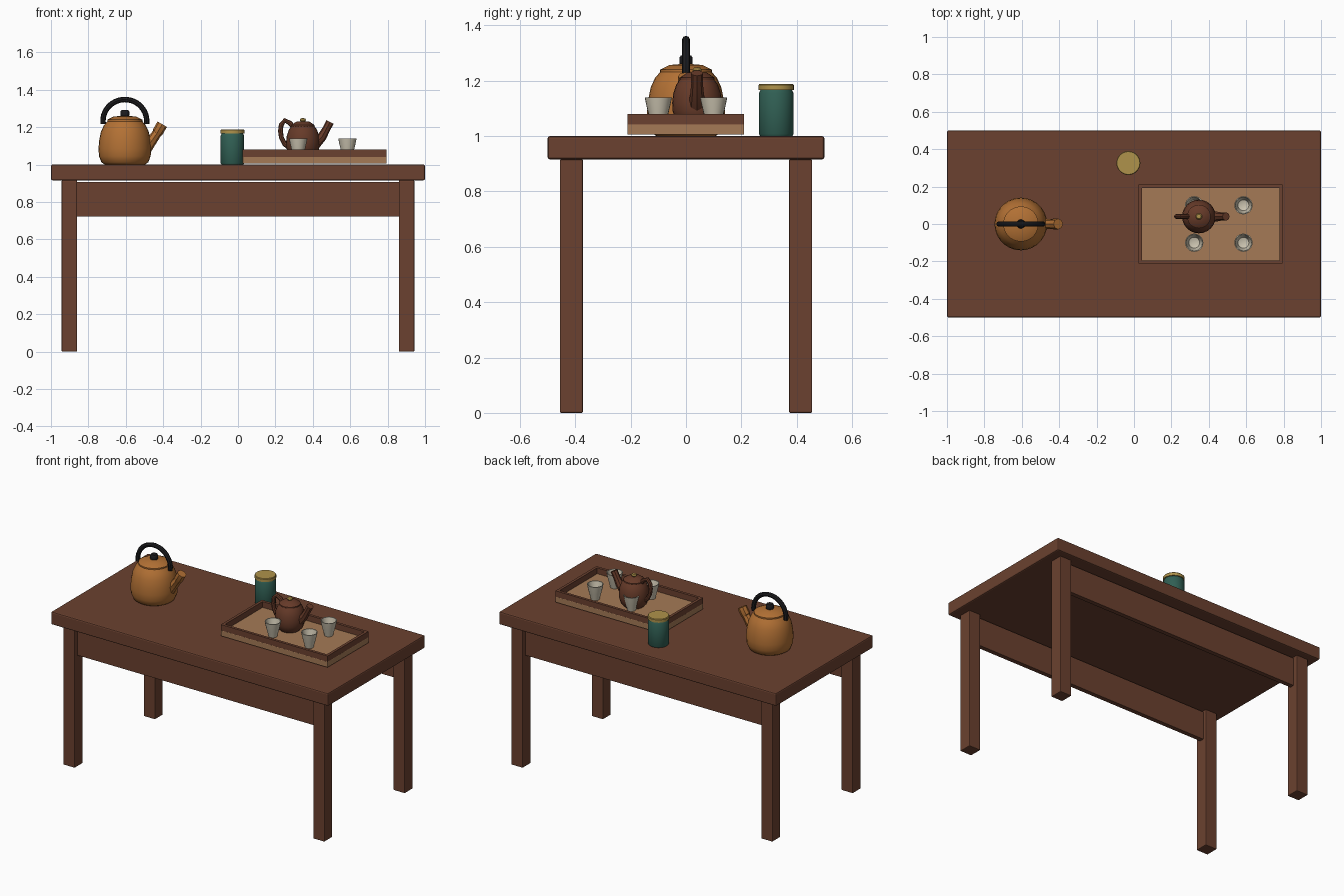
import bpy, bmesh, math

if "Cube" in bpy.data.objects:
    bpy.data.objects.remove(bpy.data.objects["Cube"])


def material(name, rgb):
    m = bpy.data.materials.new(name)
    m.diffuse_color = (*rgb, 1)
    m.use_nodes = True
    m.node_tree.nodes["Principled BSDF"].inputs["Base Color"].default_value = m.diffuse_color
    return m


WOOD = material("dark wood", (0.147, 0.053, 0.029))
TAN = material("light wood", (0.376, 0.195, 0.093))
COPPER = material("copper", (0.45, 0.165, 0.035))
CLAY = material("brown clay", (0.135, 0.043, 0.022))
BLACK = material("black", (0.012, 0.012, 0.014))
TEAL = material("teal enamel", (0.03, 0.115, 0.088))
BRASS = material("brass", (0.43, 0.29, 0.07))
CREAM = material("cream porcelain", (0.62, 0.57, 0.45))


def smooth(ob):
    bpy.ops.object.select_all(action='DESELECT')
    ob.select_set(True)
    bpy.context.view_layer.objects.active = ob
    bpy.ops.object.shade_smooth_by_angle(angle=math.radians(35))


def add_mesh(name, bm, mat):
    me = bpy.data.meshes.new(name)
    bm.to_mesh(me)
    bm.free()
    me.materials.append(mat)
    ob = bpy.data.objects.new(name, me)
    bpy.context.collection.objects.link(ob)
    return ob


def box(name, x, y, z, mat, bevel=0.0):
    """Box from (min, max) ranges."""
    bm = bmesh.new()
    bmesh.ops.create_cube(bm, size=1)
    for v in bm.verts:
        v.co = [(a + b) / 2 + c * (b - a) for c, (a, b) in zip(v.co, (x, y, z))]
    ob = add_mesh(name, bm, mat)
    if bevel:
        mod = ob.modifiers.new("bevel", 'BEVEL')
        mod.width = bevel
        mod.segments = 2
    return ob


def lathe(name, x, y, profile, mat, sides=28):
    """Revolve (radius, z) points, closed at the axis."""
    bm = bmesh.new()
    verts = [bm.verts.new((r, 0, z)) for r, z in profile]
    edges = [bm.edges.new(p) for p in zip(verts, verts[1:])]
    bmesh.ops.spin(bm, geom=verts + edges, cent=(0, 0, 0), axis=(0, 0, 1),
                   angle=2 * math.pi, steps=sides)
    bmesh.ops.remove_doubles(bm, verts=bm.verts, dist=0.0002)
    bmesh.ops.recalc_face_normals(bm, faces=bm.faces)
    ob = add_mesh(name, bm, mat)
    ob.location = (x, y, 0)
    smooth(ob)
    return ob


def tube(name, y, points, mat):
    """Round tube through (x, z, radius) points in the plane at y."""
    cu = bpy.data.curves.new(name, 'CURVE')
    cu.dimensions = '3D'
    cu.bevel_depth = 1
    cu.bevel_resolution = 2
    cu.use_fill_caps = True
    sp = cu.splines.new('POLY')
    sp.points.add(len(points) - 1)
    for p, (px, pz, r) in zip(sp.points, points):
        p.co = (px, y, pz, 1)
        p.radius = r
    cu.materials.append(mat)
    ob = bpy.data.objects.new(name, cu)
    bpy.context.collection.objects.link(ob)
    bpy.ops.object.select_all(action='DESELECT')
    ob.select_set(True)
    bpy.context.view_layer.objects.active = ob
    bpy.ops.object.convert(target='MESH')
    smooth(bpy.context.object)


# Table
box("table_top", (-1, 1), (-0.5, 0.5), (0.916, 1.0), WOOD, 0.008)
for sy, side in ((-1, "front"), (1, "back")):
    for sx, end in ((-1, "left"), (1, "right")):
        box(f"{side}_{end}_leg", sorted((sx * 0.86, sx * 0.943)),
            sorted((sy * 0.372, sy * 0.456)), (0, 0.916), WOOD, 0.005)
    box(f"{side}_apron", (-0.862, 0.862), sorted((sy * 0.395, sy * 0.425)),
        (0.723, 0.908), WOOD, 0.002)

# Kettle
KX = -0.605
lathe("kettle_body", KX, 0, [
    (0, 1.0), (0.107, 1.0), (0.125, 1.012), (0.138, 1.045), (0.141, 1.085),
    (0.137, 1.13), (0.128, 1.175), (0.112, 1.21), (0.09, 1.236), (0, 1.236)], COPPER)
lathe("kettle_lid", KX, 0, [
    (0, 1.23), (0.094, 1.23), (0.094, 1.24), (0.06, 1.257), (0, 1.262)], COPPER)
lathe("kettle_knob", KX, 0, [
    (0, 1.255), (0.021, 1.255), (0.024, 1.265), (0.024, 1.283), (0.019, 1.291),
    (0, 1.291)], BLACK, 16)
arc = [math.radians(-8 + 196 * i / 24) for i in range(25)]
tube("kettle_handle", 0, [(KX + 0.117 * math.cos(a), 1.233 + 0.115 * math.sin(a), 0.0145)
                          for a in arc], BLACK)
tube("kettle_spout", 0, [(-0.505, 1.065, 0.032), (-0.433, 1.168, 0.025),
                         (-0.430, 1.173, 0.029), (-0.405, 1.216, 0.029)], COPPER)

# Tea canister
lathe("canister_body", -0.03, 0.326, [
    (0, 1.0), (0.058, 1.0), (0.063, 1.008), (0.063, 1.155), (0.057, 1.167),
    (0, 1.167)], TEAL)
lathe("canister_lid", -0.03, 0.326, [
    (0, 1.166), (0.064, 1.166), (0.064, 1.184), (0.061, 1.188), (0, 1.188)], BRASS)

# Serving tray
TX, TY = (0.025, 0.795), (-0.212, 0.21)
box("tray_base", TX, TY, (1.005, 1.042), TAN, 0.002)
RIM = (1.042, 1.08)
W = 0.018
for name, y in (("front", (TY[0], TY[0] + W)), ("back", (TY[1] - W, TY[1]))):
    box(f"tray_{name}_rim", TX, y, RIM, WOOD)
for name, x in (("left", (TX[0], TX[0] + W)), ("right", (TX[1] - W, TX[1]))):
    box(f"tray_{name}_rim", x, (TY[0] + W, TY[1] - W), RIM, WOOD)

# Teapot
PX, PY = 0.347, 0.04
lathe("teapot_body", PX, PY, [
    (0, 1.042), (0.06, 1.042), (0.078, 1.06), (0.088, 1.09), (0.09, 1.12),
    (0.086, 1.155), (0.075, 1.187), (0.06, 1.207), (0, 1.207)], CLAY, 24)
lathe("teapot_lid", PX, PY, [
    (0, 1.203), (0.063, 1.203), (0.063, 1.211), (0.036, 1.229), (0, 1.233)], CLAY, 24)
lathe("teapot_knob", PX, PY, [
    (0, 1.228), (0.012, 1.23), (0.017, 1.239), (0.012, 1.247), (0, 1.249)], BRASS, 16)
tube("teapot_handle", PY, [
    (0.295, 1.2, 0.013), (0.278, 1.222, 0.013), (0.25, 1.236, 0.013),
    (0.231, 1.212, 0.013), (0.227, 1.18, 0.013), (0.232, 1.145, 0.013),
    (0.248, 1.112, 0.013), (0.275, 1.088, 0.013)], CLAY)
tube("teapot_spout", PY, [
    (0.405, 1.105, 0.032), (0.45, 1.15, 0.025), (0.472, 1.19, 0.021),
    (0.492, 1.228, 0.022)], CLAY)

# Cups, hollow
for i, (x, y) in enumerate((x, y) for x in (0.322, 0.585) for y in (-0.1, 0.1)):
    lathe(f"cup_{i + 1}", x, y, [
        (0, 1.042), (0.026, 1.042), (0.029, 1.055), (0.037, 1.085), (0.044, 1.115),
        (0.049, 1.139), (0.044, 1.139), (0.038, 1.11), (0.029, 1.075), (0, 1.065)],
        CREAM, 20)
